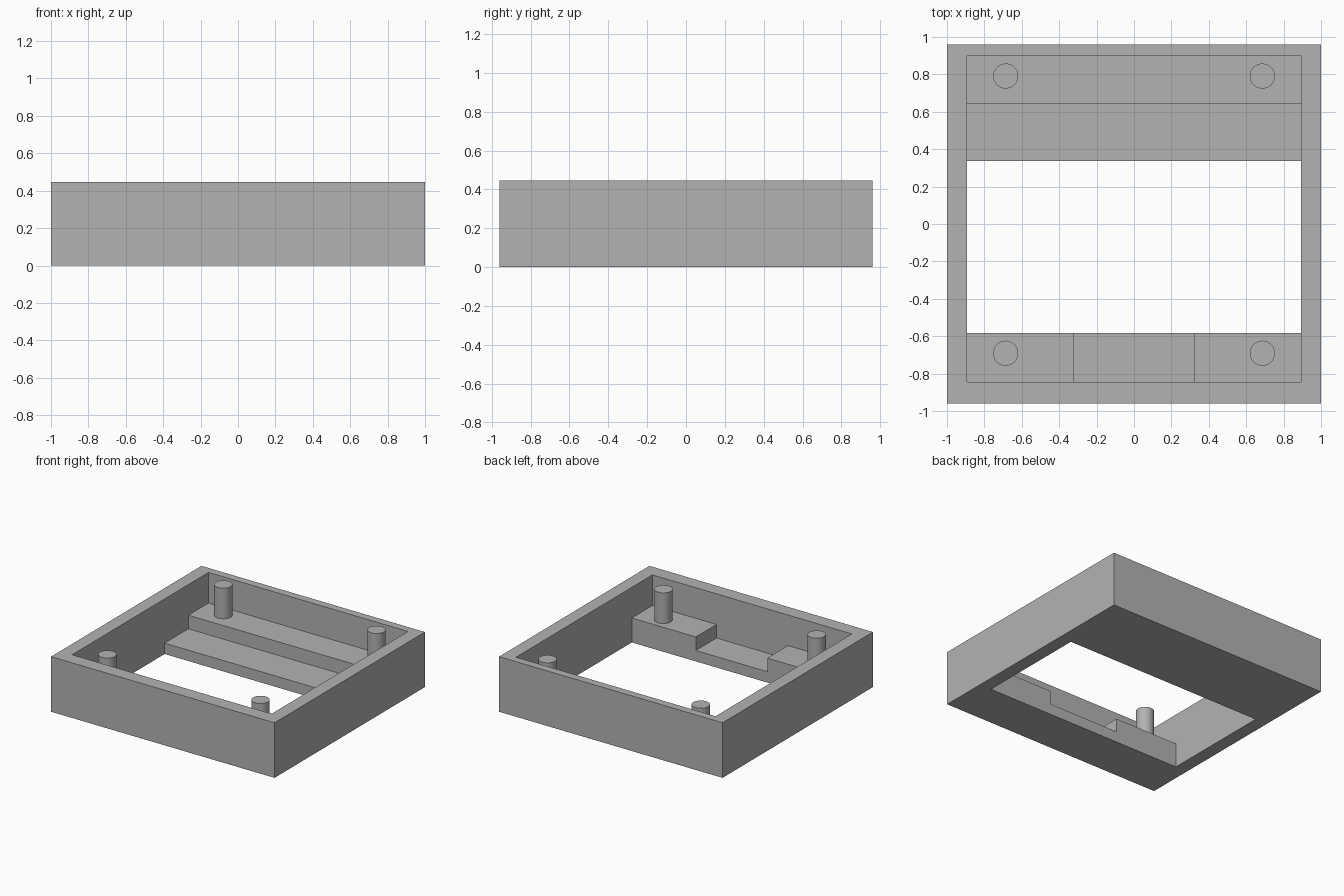
import bpy
import bmesh
from math import radians

if "Cube" in bpy.data.objects:
    bpy.data.objects.remove(bpy.data.objects["Cube"], do_unlink=True)

HALF_X, HALF_Y, HEIGHT = 1.0, 0.961, 0.446
INNER_X, INNER_FRONT, INNER_BACK = 0.893, -0.846, 0.898
OPEN_FRONT, OPEN_BACK, STEP_BACK = -0.582, 0.337, 0.641
LOW, HIGH, OVER = 0.088, 0.198, 0.1
NOTCH_X = 0.32

grey = bpy.data.materials.new("plain grey")
grey.use_nodes = True
grey.diffuse_color = (0.45, 0.45, 0.45, 1)
grey.node_tree.nodes["Principled BSDF"].inputs["Base Color"].default_value = grey.diffuse_color


def prism(name, profile, half_width):
    """Extrude a (y, z) profile along x, centred on x = 0."""
    bm = bmesh.new()
    face = bm.faces.new([bm.verts.new((-half_width, y, z)) for y, z in profile])
    ext = bmesh.ops.extrude_face_region(bm, geom=[face])
    moved = [v for v in ext["geom"] if isinstance(v, bmesh.types.BMVert)]
    bmesh.ops.translate(bm, verts=moved, vec=(2 * half_width, 0, 0))
    bmesh.ops.recalc_face_normals(bm, faces=bm.faces)
    mesh = bpy.data.meshes.new(name)
    bm.to_mesh(mesh)
    bm.free()
    obj = bpy.data.objects.new(name, mesh)
    bpy.context.collection.objects.link(obj)
    mesh.materials.append(grey)
    return obj


def rect(y0, y1, z0, z1):
    return [(y0, z0), (y1, z0), (y1, z1), (y0, z1)]


def cut(target, cutter):
    cutter.hide_render = True
    mod = target.modifiers.new("cut", 'BOOLEAN')
    mod.operation, mod.solver, mod.object = 'DIFFERENCE', 'EXACT', cutter
    bpy.ops.object.select_all(action='DESELECT')
    bpy.context.view_layer.objects.active = target
    target.select_set(True)
    bpy.ops.object.modifier_apply(modifier=mod.name)
    bpy.data.objects.remove(cutter, do_unlink=True)


# Tray: solid block with a stepped well cut through it
tray = prism("tray", rect(-HALF_Y, HALF_Y, 0, HEIGHT), HALF_X)
top = HEIGHT + OVER
well = [(OPEN_FRONT, -OVER), (OPEN_BACK, -OVER), (OPEN_BACK, LOW), (STEP_BACK, LOW),
        (STEP_BACK, HIGH), (INNER_BACK, HIGH), (INNER_BACK, top),
        (INNER_FRONT, top), (INNER_FRONT, HIGH), (OPEN_FRONT, HIGH)]
cut(tray, prism("well_cutter", well, INNER_X))

# Notch in the middle of the front ledge
cut(tray, prism("notch_cutter", rect(INNER_FRONT, 0, LOW, top), NOTCH_X))

# Four round posts standing on the high ledges
for side, x in (("right", -0.686), ("left", 0.686)):
    for end, y in (("front", -0.691), ("back", 0.791)):
        bpy.ops.mesh.primitive_cylinder_add(
            vertices=48, radius=0.067, depth=HEIGHT - HIGH,
            location=(x, y, (HEIGHT + HIGH) / 2))
        post = bpy.context.object
        post.name = f"{end}_{side}_post"
        post.data.materials.append(grey)
        bpy.ops.object.shade_smooth_by_angle(angle=radians(30))
